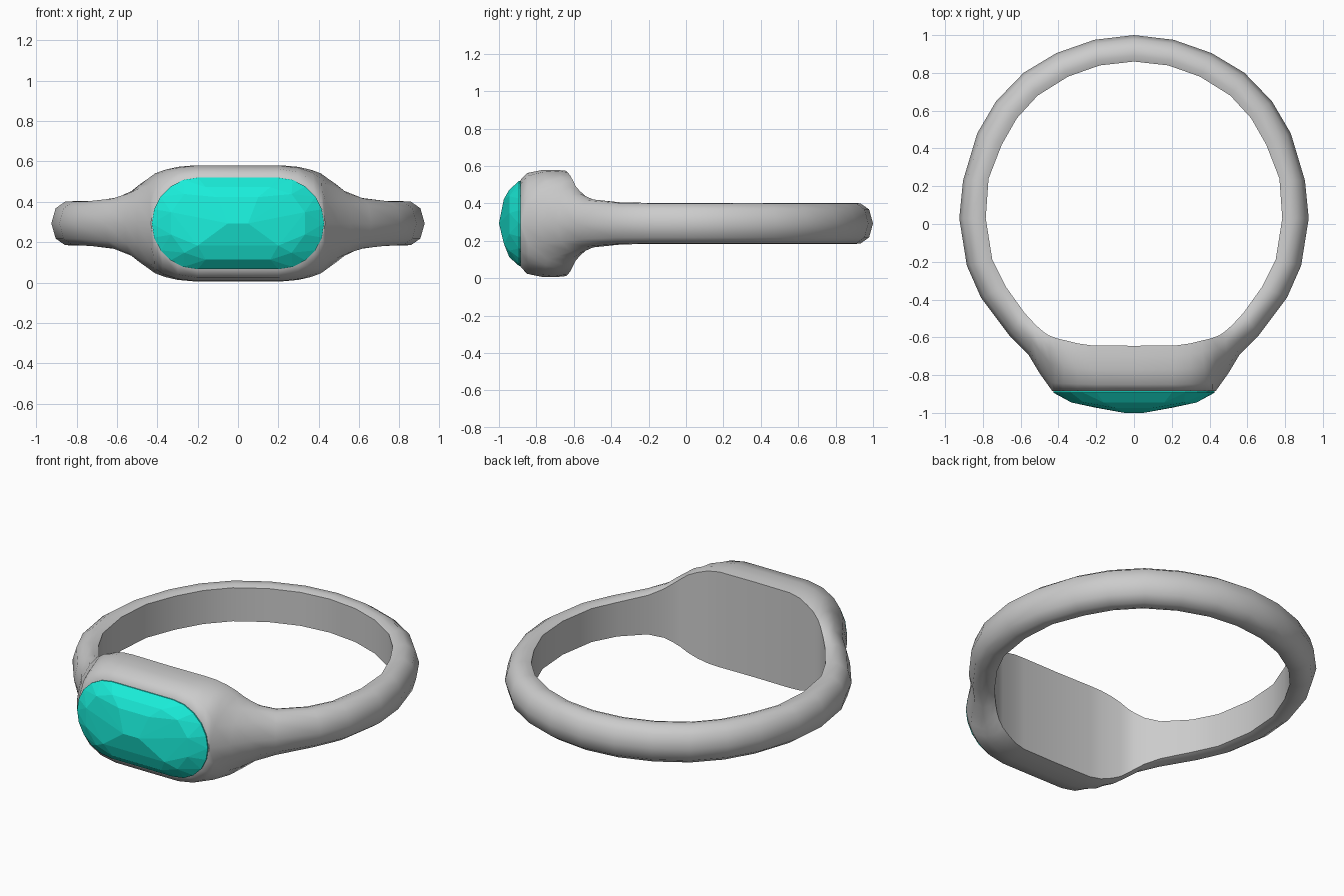
import bpy, bmesh
from math import sin, cos, radians

if "Cube" in bpy.data.objects:
    bpy.data.objects.remove(bpy.data.objects["Cube"])

ZC = 0.293      # mid height of the ring
R, A = 0.232, 0.2  # bezel stadium: end radius, half straight length


def finish(bm, name):
    bmesh.ops.recalc_face_normals(bm, faces=bm.faces)
    me = bpy.data.meshes.new(name)
    bm.to_mesh(me)
    bm.free()
    ob = bpy.data.objects.new(name, me)
    bpy.context.collection.objects.link(ob)
    return ob


# Stations of the right half: inner x,y / outer x,y / half height / flat outer half height / fullness
def head(a, xi, yi, h, full):
    a = radians(a)
    return (xi, yi, A + R * sin(a), -0.885, h, R * cos(a), full)


stations = [
    (0, -0.645, 0, -0.885, 0.287, R, 0.68),
    head(0, 0.23, -0.642, 0.287, 0.68),
    head(25, 0.30, -0.632, 0.280, 0.62),
    head(50, 0.36, -0.617, 0.265, 0.55),
    head(70, 0.41, -0.605, 0.247, 0.5),
    head(90, 0.45, -0.590, 0.222, 0.5),
    (0.48, -0.570, 0.50, -0.79, 0.195, 0, 0.55),
    (0.52, -0.535, 0.56, -0.69, 0.160, 0, 0.62),
    (0.58, -0.470, 0.66, -0.59, 0.128, 0, 0.66),
    (0.68, -0.330, 0.81, -0.39, 0.112, 0, 0.68),
    (0.75, -0.190, 0.885, -0.22, 0.11, 0, 0.68),
    (0.785, 0.03, 0.925, 0.03, 0.11, 0, 0.68),
    (0.77, 0.24, 0.905, 0.23, 0.11, 0, 0.68),
    (0.70, 0.42, 0.83, 0.48, 0.11, 0, 0.68),
    (0.62, 0.56, 0.73, 0.65, 0.11, 0, 0.68),
    (0.51, 0.68, 0.585, 0.80, 0.11, 0, 0.68),
    (0.35, 0.78, 0.41, 0.905, 0.11, 0, 0.68),
    (0.18, 0.84, 0.21, 0.975, 0.11, 0, 0.68),
    (0, 0.86, 0, 1.0, 0.11, 0, 0.68),
]
mirrored = [(-s[0], s[1], -s[2]) + s[3:] for s in stations[-2:0:-1]]

# Band and head: D-shaped sections lofted round the finger
bm = bmesh.new()
rings = []
for xi, yi, xo, yo, h, ho, full in stations + mirrored:
    profile = [(0, 0.9), (0.22, 1), (0.52, 0.5 + full * 0.7), (0.85, full), (1, 0)]
    half = [(t, ho + (h - ho) * min(f, 1)) for t, f in profile]
    section = half + [(t, -z) for t, z in reversed(half)]
    rings.append([bm.verts.new((xi + (xo - xi) * t, yi + (yo - yi) * t, ZC + z))
                  for t, z in section])
for i, ra in enumerate(rings):
    rb = rings[(i + 1) % len(rings)]
    for j in range(len(ra)):
        k = (j + 1) % len(ra)
        bm.faces.new((ra[j], ra[k], rb[k], rb[j]))
bmesh.ops.remove_doubles(bm, verts=bm.verts, dist=0.0005)
band = finish(bm, "ring_band")
bpy.context.view_layer.objects.active = band
band.select_set(True)
bpy.ops.object.shade_smooth_by_angle(angle=radians(50))


# Gem: faceted hull over stadium outlines and a short top ridge
def stadium(a, r, y, n):
    pts = []
    for s in (1, -1):
        for i in range(n + 1):
            t = radians(-90 + 180 * i / n)
            pts.append((s * (a + r * cos(t)), y, ZC + r * sin(t)))
    return pts


points = stadium(A, 0.224, -0.86, 10) + stadium(A, 0.227, -0.893, 10)
points += stadium(0.16, 0.180, -0.945, 5)
for s in (1, -1):
    points += [(s * 0.1, -0.974, ZC + 0.13), (s * 0.2, -0.973, ZC - 0.11),
               (s * 0.05, -1.0, ZC)]
bm = bmesh.new()
verts = [bm.verts.new(p) for p in points]
hull = bmesh.ops.convex_hull(bm, input=verts)
loose = {g for g in hull["geom_interior"] + hull["geom_unused"]
         if isinstance(g, bmesh.types.BMVert)}
bmesh.ops.delete(bm, geom=list(loose), context='VERTS')
gem = finish(bm, "gemstone")
mat = bpy.data.materials.new("teal_gem")
mat.diffuse_color = (0.01, 0.85, 0.7, 1)
mat.use_nodes = True
mat.node_tree.nodes["Principled BSDF"].inputs["Base Color"].default_value = mat.diffuse_color
gem.data.materials.append(mat)
